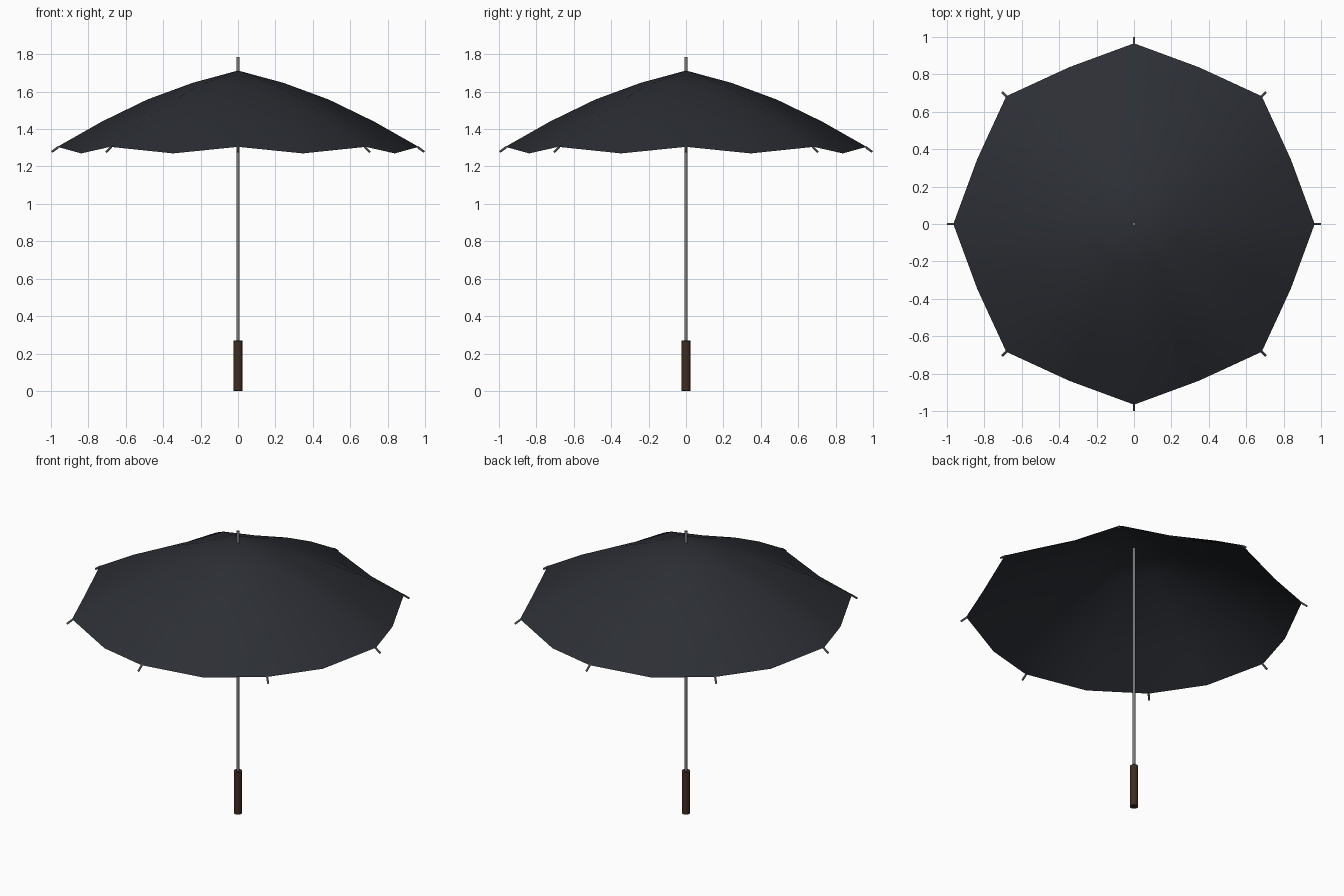
import bpy, bmesh, math
from mathutils import Vector

if "Cube" in bpy.data.objects:
    bpy.data.objects.remove(bpy.data.objects["Cube"])


def material(name, rgb):
    m = bpy.data.materials.new(name)
    m.diffuse_color = (*rgb, 1)
    m.use_nodes = True
    m.node_tree.nodes["Principled BSDF"].inputs["Base Color"].default_value = m.diffuse_color
    return m


FABRIC = material("dark_fabric", (0.025, 0.028, 0.035))
METAL = material("steel", (0.2, 0.2, 0.21))
WOOD = material("dark_wood", (0.05, 0.025, 0.015))


def smooth(obj, angle):
    bpy.ops.object.select_all(action='DESELECT')
    obj.select_set(True)
    bpy.context.view_layer.objects.active = obj
    bpy.ops.object.shade_smooth_by_angle(angle=math.radians(angle))


def rod(name, a, b, r, mat, sides=12, bevel=0):
    a, b = Vector(a), Vector(b)
    d = b - a
    bpy.ops.mesh.primitive_cylinder_add(vertices=sides, radius=r, depth=d.length,
                                        location=(a + b) / 2,
                                        rotation=d.to_track_quat('Z', 'Y').to_euler())
    obj = bpy.context.object
    obj.name = name
    obj.data.materials.append(mat)
    if bevel:
        mod = obj.modifiers.new("soft_ends", 'BEVEL')
        mod.width, mod.segments, mod.limit_method = bevel, 2, 'ANGLE'
    smooth(obj, 40)
    return obj


# canopy: eight ribs with sagging fabric panels between them
RIBS = 8
PROFILE = [(0.243, 1.647), (0.485, 1.558), (0.726, 1.441), (0.966, 1.305)]
bm = bmesh.new()
apex = bm.verts.new((0, 0, 1.713))
rings = []
for r, z in PROFILE:
    t = r / 0.966
    ring = []
    for i in range(RIBS * 2):
        a = math.pi * i / RIBS
        mid = i % 2
        rr = r * (0.939 if mid else 1)
        zz = z - 0.035 * t * t * mid
        ring.append(bm.verts.new((rr * math.cos(a), rr * math.sin(a), zz)))
    rings.append(ring)
n = RIBS * 2
for i in range(n):
    j = (i + 1) % n
    bm.faces.new((apex, rings[0][i], rings[0][j]))
    for inner, outer in zip(rings, rings[1:]):
        bm.faces.new((inner[i], outer[i], outer[j], inner[j]))
mesh = bpy.data.meshes.new("canopy")
bm.to_mesh(mesh)
bm.free()
canopy = bpy.data.objects.new("canopy", mesh)
bpy.context.collection.objects.link(canopy)
mesh.materials.append(FABRIC)
smooth(canopy, 50)

# rib tips poking past the canopy corners
for i in range(RIBS):
    a = 2 * math.pi * i / RIBS
    c, s = math.cos(a), math.sin(a)
    rod(f"rib_tip_{i + 1}", (0.96 * c, 0.96 * s, 1.304),
        (0.996 * c, 0.996 * s, 1.278), 0.006, METAL, 8)

# shaft, top ferrule and handle
rod("shaft", (0, 0, 0.25), (0, 0, 1.71), 0.008, METAL)
rod("ferrule", (0, 0, 1.70), (0, 0, 1.785), 0.008, METAL)
rod("handle", (0, 0, 0), (0, 0, 0.27), 0.024, WOOD, 16, 0.003)
